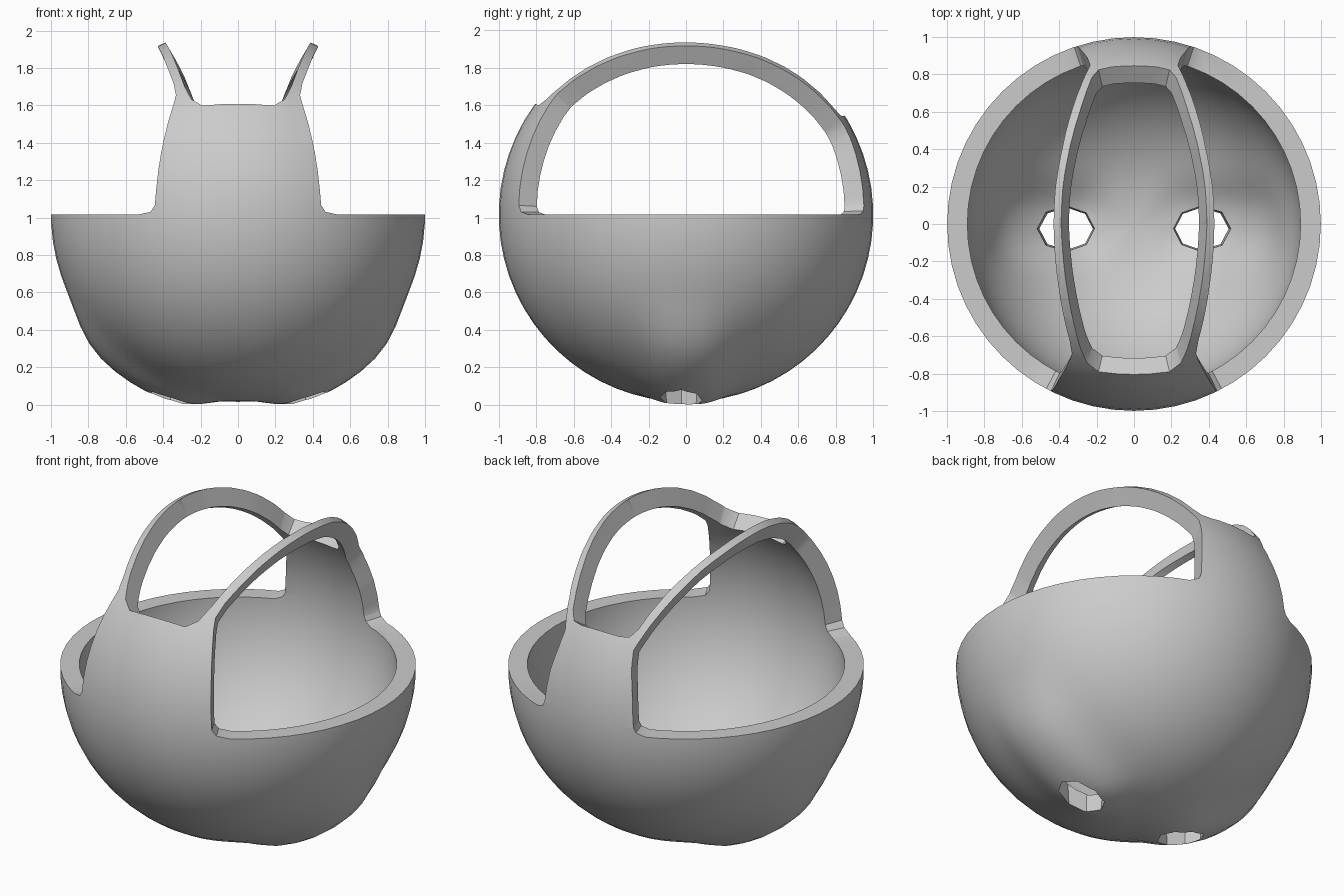
import bpy, bmesh, math
from mathutils import Vector

if "Cube" in bpy.data.objects:
    bpy.data.objects.remove(bpy.data.objects["Cube"])

CENTRE = Vector((0, 0, 1.015))
INNER = 0.892


def new_object(name, bm):
    me = bpy.data.meshes.new(name)
    bm.to_mesh(me)
    bm.free()
    ob = bpy.data.objects.new(name, me)
    ob.location = CENTRE
    bpy.context.collection.objects.link(ob)
    return ob


def bulge(co):
    # soft swelling around each leg hole
    if co.z >= 0:
        return 1.0
    a = math.degrees(math.atan2(abs(co.x), -co.z)) - 32
    along = math.exp(-(a / 22) ** 6) if a < 0 else math.exp(-(a / 25) ** 4)
    return 1 + 0.065 * along * math.exp(-(abs(co.y) / 0.22) ** 3)


def sphere_xz(x, z, side):
    return Vector((x, side * math.sqrt(max(0, 1 - x * x - z * z)), z))


def sphere_xy(x, y, side=1):
    return Vector((x, y, side * math.sqrt(1 - x * x - y * y)))


def radial_cutter(name, loop, direction, sx=1):
    # cone from the sphere centre through a loop on its surface
    bm = bmesh.new()
    flip = Vector((sx, 1, 1))
    apex = bm.verts.new((0, 0, 0))
    far = bm.verts.new(direction.normalized() * 2.5 * flip)
    ring = [bm.verts.new(p.normalized() * 1.5 * flip) for p in loop]
    for a, b in zip(ring, ring[1:] + ring[:1]):
        bm.faces.new((a, b, apex))
        bm.faces.new((b, a, far))
    bmesh.ops.recalc_face_normals(bm, faces=bm.faces)
    ob = new_object(name, bm)
    ob.hide_render = True
    return ob


def leg_cutter(sx):
    # tapered eight-sided plug for a leg hole
    bm = bmesh.new()
    bmesh.ops.create_cone(bm, cap_ends=True, segments=8, radius1=.12, radius2=.17, depth=.6)
    for v in bm.verts:
        v.co = Vector((sx * .36 + v.co.x, -.025 + v.co.y * .8, v.co.z - .95))
    bmesh.ops.recalc_face_normals(bm, faces=bm.faces)
    ob = new_object("leg_cutter", bm)
    ob.hide_render = True
    return ob


# hollow round basket shell
bm = bmesh.new()
bmesh.ops.create_uvsphere(bm, u_segments=56, v_segments=33, radius=1)
outer = set(bm.faces)
ret = bmesh.ops.create_uvsphere(bm, u_segments=56, v_segments=33, radius=1)
for v in bm.verts:
    v.co *= bulge(v.co)
for v in ret["verts"]:
    v.co *= INNER
bmesh.ops.reverse_faces(bm, faces=[f for f in bm.faces if f not in outer])
basket = new_object("basket_seat", bm)

# side opening: front post edge, handle underside, back post edge, rim
side = [sphere_xz(x, z, -1) for x, z in
        [(.54, 0), (.47, .015), (.445, .05), (.435, .16), (.415, .31),
         (.39, .43), (.345, .59), (.332, .64)]]
side += [sphere_xy(x, y) for x, y in
         [(.345, -.62), (.375, -.5), (.4, -.36), (.42, -.2), (.43, 0), (.42, .2),
          (.385, .4), (.335, .6), (.285, .74), (.25, .82), (.235, .85)]]
side += [sphere_xz(x, z, 1) for x, z in
         [(.25, .38), (.28, .25), (.30, .1), (.305, .05), (.32, .02), (.37, 0)]]
side += [Vector((math.cos(math.radians(a)), math.sin(math.radians(a)), 0))
         for a in (45, 20, 0, -20, -40)]

# top opening between the two handles
half = [(.19, -.79), (.25, -.745), (.285, -.67), (.32, -.54), (.345, -.42),
        (.375, -.22), (.39, 0), (.38, .2), (.345, .4), (.29, .6), (.25, .72),
        (.225, .785), (.19, .825), (.13, .84)]
top = [sphere_xy(x, y) for x, y in half] + [sphere_xy(-x, y) for x, y in reversed(half)]

cutters = [radial_cutter("top_cutter", top, Vector((0, 0, 1)))]
for s in (-1, 1):
    cutters.append(radial_cutter("side_cutter", side, Vector((.8, 0, .6)), s))
    cutters.append(leg_cutter(s))

bpy.context.view_layer.objects.active = basket
basket.select_set(True)
for c in cutters:
    m = basket.modifiers.new("cut", 'BOOLEAN')
    m.operation, m.solver, m.object = 'DIFFERENCE', 'EXACT', c
    bpy.ops.object.modifier_apply(modifier=m.name)
for c in cutters:
    bpy.data.objects.remove(c)
bpy.ops.object.shade_smooth_by_angle(angle=math.radians(35))
